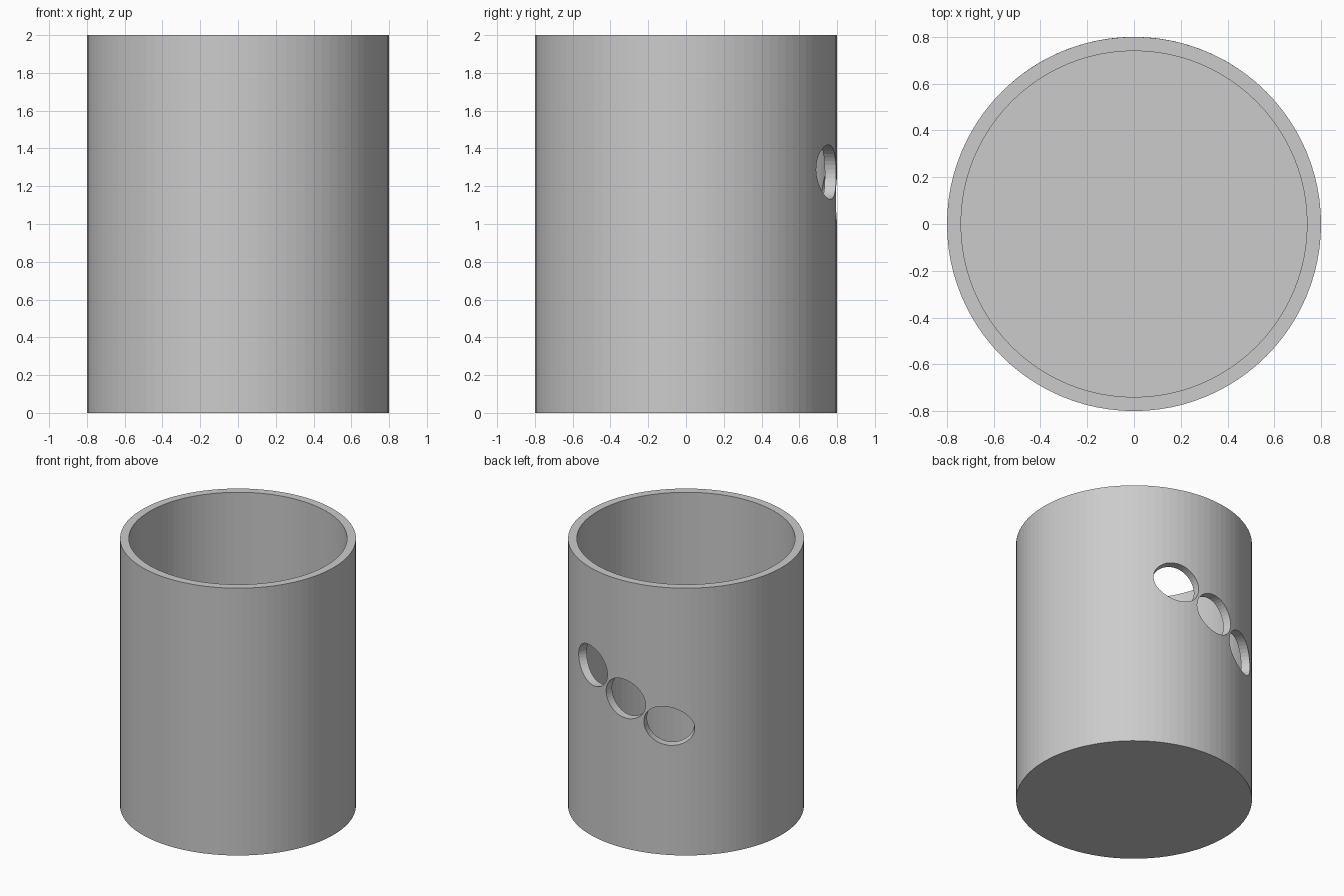
import bpy
import bmesh
import math

OUTER, INNER, HEIGHT, FLOOR = 0.80, 0.74, 2.0, 0.06
SIDES, OVAL_SIDES = 96, 40
TINY = 1e-4

if "Cube" in bpy.data.objects:
    bpy.data.objects.remove(bpy.data.objects["Cube"], do_unlink=True)

# Single plain grey
grey = bpy.data.materials.new("plain_grey")
grey.use_nodes = True
grey.diffuse_color = (0.6, 0.6, 0.6, 1)
grey.node_tree.nodes["Principled BSDF"].inputs["Base Color"].default_value = (0.6, 0.6, 0.6, 1)


def oval_outline(cx, cz, wide, tall, tilt):
    """Outline of a tilted oval, as (angle round the wall, height) points."""
    points = []
    for i in range(OVAL_SIDES):
        a = 2 * math.pi * i / OVAL_SIDES
        u, v = wide * math.cos(a), tall * math.sin(a)
        x = cx + u * math.cos(tilt) - v * math.sin(tilt)
        z = cz + u * math.sin(tilt) + v * math.cos(tilt)
        points.append((math.asin(x / OUTER), z))
    return points


bm = bmesh.new()

# Unrolled wall sheet: x is the angle from the back, y the radius, z the height
outlines = [[(-math.pi, 0), (math.pi, 0), (math.pi, HEIGHT), (-math.pi, HEIGHT)]]

# Row of three tilted oval openings stepping down across the back
for i in range(3):
    outlines.append(oval_outline(0.25 - 0.30 * i, 1.275 - 0.155 * i,
                                 0.16, 0.14, math.radians(27)))

for outline in outlines:
    verts = [bm.verts.new((t, OUTER, z)) for t, z in outline]
    for i, v in enumerate(verts):
        bm.edges.new((verts[i - 1], v))
bmesh.ops.triangle_fill(bm, use_beauty=True, edges=bm.edges[:], normal=(0, 1, 0))

# Fold lines that become the facets of the round wall
for k in range(1, SIDES):
    bmesh.ops.bisect_plane(bm, geom=bm.verts[:] + bm.edges[:] + bm.faces[:], dist=1e-5,
                           plane_co=(-math.pi + 2 * math.pi * k / SIDES, 0, 0),
                           plane_no=(1, 0, 0))

# Wall thickness, which also lines the openings and makes the rim
thick = bmesh.ops.extrude_face_region(bm, geom=bm.faces[:], use_keep_orig=True)["geom"]
for item in thick:
    if isinstance(item, bmesh.types.BMVert):
        item.co.y = INNER

# Open the strips at the seam and under the wall
spare = [f for f in bm.faces
         if all(abs(v.co.x) > math.pi - TINY for v in f.verts)
         or all(v.co.z < TINY for v in f.verts)]
bmesh.ops.delete(bm, geom=spare, context="FACES")

# Roll the sheet into a tube and weld the seam
for v in bm.verts:
    t, r, z = v.co
    v.co = (r * math.sin(t), r * math.cos(t), z)
bmesh.ops.remove_doubles(bm, verts=bm.verts[:], dist=1e-5)

# Underside and raised inner floor
for radius, level in ((OUTER, 0), (INNER, FLOOR)):
    ring = [v for v in bm.verts
            if v.co.z < TINY and abs(v.co.xy.length - radius) < TINY]
    ring.sort(key=lambda v: math.atan2(v.co.x, v.co.y))
    for v in ring:
        v.co.z = level
    bm.faces.new(ring)

bmesh.ops.recalc_face_normals(bm, faces=bm.faces[:])
mesh = bpy.data.meshes.new("cup")
bm.to_mesh(mesh)
bm.free()
mesh.materials.append(grey)
cup = bpy.data.objects.new("cup", mesh)
bpy.context.scene.collection.objects.link(cup)
